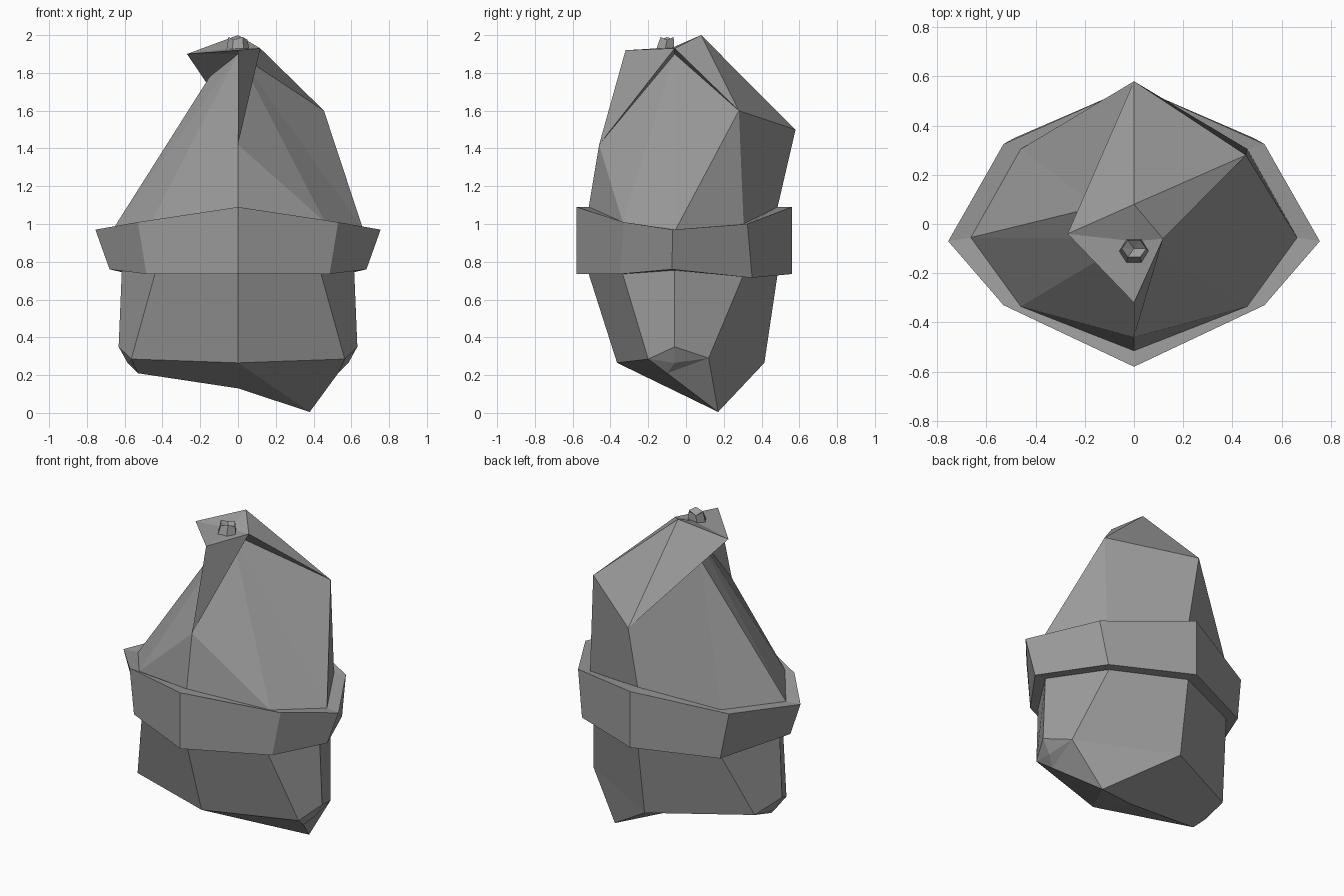
import bpy, bmesh, math

if "Cube" in bpy.data.objects:
    bpy.data.objects.remove(bpy.data.objects["Cube"], do_unlink=True)

grey = bpy.data.materials.new("sack_grey")
grey.use_nodes = True
GREY = (0.33, 0.33, 0.33, 1)
grey.diffuse_color = GREY
bsdf = next(n for n in grey.node_tree.nodes if n.type == 'BSDF_PRINCIPLED')
bsdf.inputs["Base Color"].default_value = GREY
bsdf.inputs["Roughness"].default_value = 0.9

NAMES = ["F", "FR", "SR", "BR", "B", "BL", "SL", "FL"]


def ring(front, front_diag, side, back_diag, back):
    """Eight named points, mirrored across x, from five (x, y, z) points."""
    half = [front, front_diag, side, back_diag, back]
    mirrored = [(-x, y, z) for x, y, z in half[3:0:-1]]
    return dict(zip(NAMES, half + mirrored))


def build(name, points, faces):
    """Flat-shaded closed mesh from named points; faces are lists of names."""
    bm = bmesh.new()
    used = {k for f in faces for k in f}
    v = {k: bm.verts.new(p) for k, p in points.items() if k in used}
    for f in faces:
        bm.faces.new([v[k] for k in f])
    bmesh.ops.recalc_face_normals(bm, faces=bm.faces)
    me = bpy.data.meshes.new(name)
    bm.to_mesh(me)
    bm.free()
    me.materials.append(grey)
    bpy.context.collection.objects.link(bpy.data.objects.new(name, me))


def words(*rows):
    return [row.split() for row in rows]


def tag(points, t):
    return {k + t: p for k, p in points.items()}


def loft(a, b):
    """Quads joining two tagged rings."""
    return [[NAMES[i] + a, NAMES[(i + 1) % 8] + a,
             NAMES[(i + 1) % 8] + b, NAMES[i] + b] for i in range(8)]


# Shared rings, bottom to top
foot = ring((0, -.365, .265), (.565, -.2, .285), (.632, -.06, .35),
            (.565, .12, .29), (0, .415, .265))
waist = ring((0, -.515, .735), (.44, -.335, .735), (.615, -.06, .755),
             (.44, .30, .72), (0, .485, .735))
band_low = ring((0, -.58, .735), (.485, -.35, .735), (.68, -.075, .76),
                (.485, .35, .715), (0, .56, .735))
band_top = ring((0, -.58, 1.09), (.53, -.33, 1.01), (.755, -.07, .97),
                (.53, .325, 1.0), (0, .56, 1.09))
shoulder = ring((0, -.515, 1.09), (.46, -.335, 1.01), (.663, -.055, .97),
                (.46, .305, 1.0), (0, .485, 1.09))

# Lower sack with pinched side corners and one sagging tip
pts = {**tag(foot, "0"), **tag(waist, "1"),
       "C": (0, -.02, .13), "T": (.38, .17, .005)}
faces = loft("0", "1") + [[n + "1" for n in NAMES]]
for s, sign in (("R", 1), ("L", -1)):
    pts["Q" + s] = (sign * .585, -.06, .265)
    pts["P" + s] = (sign * .53, -.10, .21)
    faces += words(f"F0 F{s}0 P{s}", f"F{s}0 S{s}0 Q{s}", f"F{s}0 Q{s} P{s}",
                   f"S{s}0 B{s}0 Q{s}", f"Q{s} B{s}0 P{s}")
faces += words("PL BL0 B0", "F0 PL C", "PL B0 C", "F0 PR T", "PR BR0 T",
               "BR0 B0 T", "F0 T C", "B0 C T")
build("sack_bottom", pts, faces)

# Band around the middle
pts = {**tag(waist, "0"), **tag(band_low, "1"), **tag(band_top, "2"), **tag(shoulder, "3")}
build("waist_band", pts, loft("0", "1") + loft("1", "2") + loft("2", "3") + loft("3", "0"))

# Gathered upper sack, folded out at the back
pts = {**shoulder,
       "kink": (0, -.46, 1.42), "apex": (0, -.06, 1.9), "gather": (-.15, .07, 1.78),
       "fold": (0, .58, 1.5), "fold_r": (.455, .28, 1.6),
       "mf": (0, -.32, 1.92), "mr": (.118, -.06, 1.93),
       "mb": (0, .08, 2.0), "ml": (-.27, -.04, 1.9), "mouth": (0, -.07, 1.935)}
build("sack_top", pts, [list(NAMES)] + words(
    "FL F kink", "FL kink apex", "F FR kink", "FR apex kink", "FR SR apex",
    "SR fold_r apex", "SR BR fold_r", "BR B fold fold_r", "fold_r fold apex",
    "fold B BL gather", "fold gather apex", "BL SL gather", "SL apex gather",
    "SL FL apex"))

# Flap over the apex, running from the front spout to the back fold
build("mouth_flap", pts, words(
    "mf mr mouth", "mr mb mouth", "mb ml mouth", "ml mf mouth",
    "kink mr mf", "kink mf apex", "kink apex mr",
    "mr fold_r mb", "fold_r fold mb", "fold ml mb",
    "fold_r apex fold", "mr apex fold_r", "ml fold apex", "mf ml apex"))

# Small crumpled tuft in the mouth
pts = {"dip": (0, -.1, 1.955)}
faces = [[f"b{i}" for i in range(6)]]
for i in range(6):
    a = math.radians(60 * i)
    c, s = math.cos(a), math.sin(a)
    pts[f"b{i}"] = (.06 * c, -.11 + .055 * s, 1.925)
    pts[f"r{i}"] = (.05 * c, -.1 + .04 * s, 1.99 if i % 2 else 1.975)
    j = (i + 1) % 6
    faces += words(f"b{i} b{j} r{j} r{i}", f"dip r{i} r{j}")
build("mouth_tuft", pts, faces)
